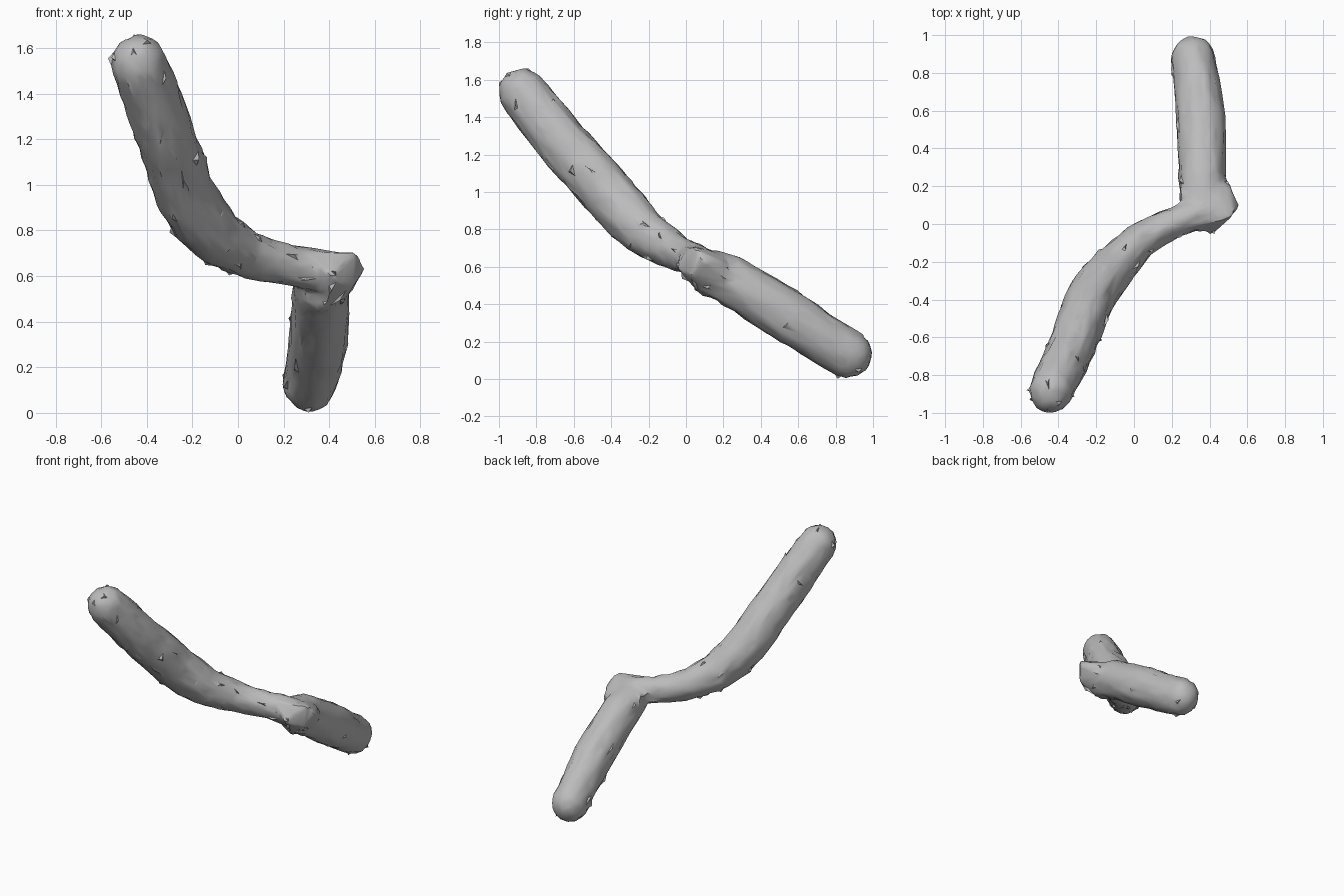
import bpy, bmesh, math, random
from mathutils import Vector

random.seed(4)
old = bpy.data.objects.get("Cube")
if old:
    bpy.data.objects.remove(old, do_unlink=True)

SIDES = 20
grey = bpy.data.materials.new("plain_grey")
grey.use_nodes = True
grey.diffuse_color = (0.5, 0.5, 0.5, 1)
grey.node_tree.nodes["Principled BSDF"].inputs["Base Color"].default_value = (0.5, 0.5, 0.5, 1)


def tube(bm, path, width):
    """Loft an oval tube along (x, y, z, radius) stations, with a domed first end."""
    pts = [Vector(p[:3]) for p in path]
    radii = [p[3] for p in path]
    out = (pts[0] - pts[1]).normalized()
    stations = []
    for k in range(5, 0, -1):
        a = k * math.pi / 2 / 5.3
        stations.append((pts[0] + out * radii[0] * math.sin(a), radii[0] * math.cos(a), -out))
    for i, p in enumerate(pts):
        t = pts[min(i + 1, len(pts) - 1)] - pts[max(i - 1, 0)]
        stations.append((p, radii[i], t.normalized()))
    rings = []
    for p, r, t in stations:
        side = t.cross(Vector((0, 0, 1))).normalized()
        up = side.cross(t)
        ring = []
        for s in range(SIDES):
            a = 2 * math.pi * s / SIDES
            ring.append(bm.verts.new(p + side * r * width * math.cos(a) + up * r * math.sin(a)))
        rings.append(ring)
    for a, b in zip(rings, rings[1:]):
        for s in range(SIDES):
            n = (s + 1) % SIDES
            bm.faces.new((a[s], a[n], b[n], b[s]))
    bm.faces.new(rings[0])
    bm.faces.new(rings[-1])


bm = bmesh.new()
# Upper limb, rising to the front right
tube(bm, [(-.435, -.875, 1.53, .13), (-.385, -.77, 1.4, .138), (-.335, -.66, 1.26, .14),
          (-.285, -.53, 1.12, .143), (-.235, -.40, .97, .143), (-.17, -.30, .86, .14),
          (-.09, -.21, .77, .127), (.03, -.09, .70, .105), (.13, -.03, .665, .095),
          (.24, .02, .645, .09), (.40, .08, .61, .1)], .9)
# Lower limb, dropping to the back left
tube(bm, [(.315, .865, .135, .13), (.335, .74, .21, .132), (.355, .55, .335, .142),
          (.36, .38, .44, .137), (.36, .22, .54, .135), (.37, .1, .58, .12)], .92)
# Angular knuckle at the bend
knuckle = [(.56, .1, .64), (.52, .04, .71), (.50, .03, .54), (.41, -.06, .60), (.51, .2, .62),
           (.28, -.02, .71), (.36, .1, .43), (.24, .12, .54), (.36, .25, .66),
           (.23, .26, .5), (.48, .26, .5), (.25, .17, .65)]
hull = bmesh.ops.convex_hull(bm, input=[bm.verts.new(c) for c in knuckle])
bmesh.ops.recalc_face_normals(bm, faces=bm.faces)

mesh = bpy.data.meshes.new("bent_limb")
bm.to_mesh(mesh)
bm.free()
limb = bpy.data.objects.new("bent_limb", mesh)
bpy.context.collection.objects.link(limb)

# Fuse the parts into one skin, soften it and reduce it to irregular facets
fuse = limb.modifiers.new("fuse", "REMESH")
fuse.mode = "VOXEL"
fuse.voxel_size = .018
soften = limb.modifiers.new("soften", "SMOOTH")
soften.iterations = 4
reduce = limb.modifiers.new("reduce", "DECIMATE")
reduce.ratio = .12
graph = bpy.context.evaluated_depsgraph_get()
limb.modifiers.update() if hasattr(limb.modifiers, "update") else None
graph.update()
fused = bpy.data.meshes.new_from_object(limb.evaluated_get(graph))
limb.modifiers.clear()
limb.data = fused

# Lumpy surface with a few small thorns
bm = bmesh.new()
bm.from_mesh(fused)
bm.normal_update()
moves = [(v, v.normal * random.uniform(-.005, .005)) for v in bm.verts]
for v, m in moves:
    v.co += m
bmesh.ops.triangulate(bm, faces=bm.faces)
for f in random.sample(list(bm.faces), 36):
    n = f.normal.copy()
    tip = bmesh.ops.poke(bm, faces=[f])["verts"][0]
    tip.co += n * random.uniform(.008, .02)
for f in bm.faces:
    f.material_index = 0
bm.to_mesh(fused)
bm.free()
fused.materials.clear()
fused.materials.append(grey)

bpy.ops.object.select_all(action="DESELECT")
limb.select_set(True)
bpy.context.view_layer.objects.active = limb
bpy.ops.object.shade_smooth_by_angle(angle=math.radians(40))
